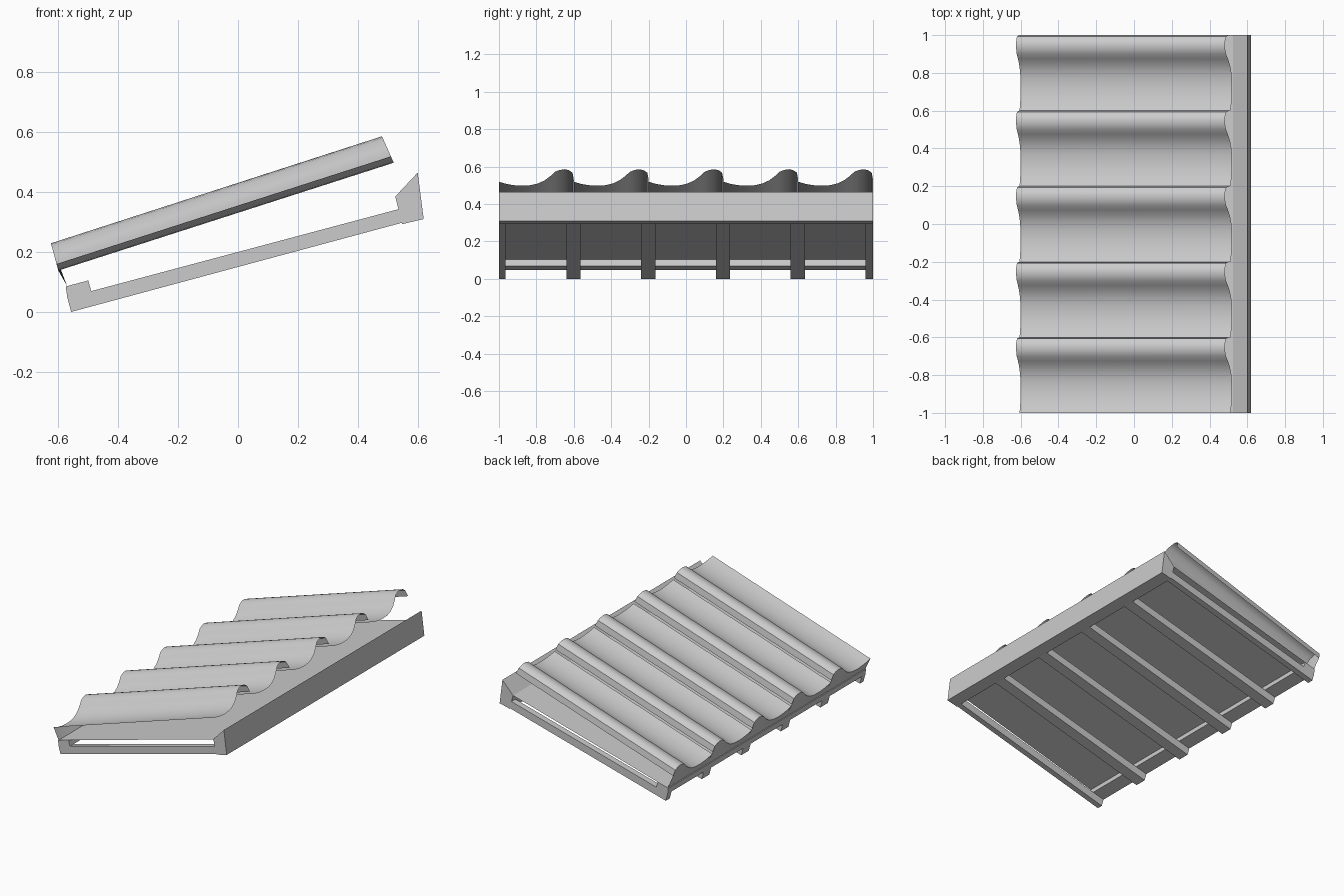
import bpy, bmesh, math

cube = bpy.data.objects.get("Cube")
if cube:
    bpy.data.objects.remove(cube, do_unlink=True)

GREY = (0.6, 0.6, 0.6, 1)
mat = bpy.data.materials.new("light_grey")
mat.use_nodes = True
mat.diffuse_color = GREY
mat.node_tree.nodes["Principled BSDF"].inputs["Base Color"].default_value = GREY


def finish(name, bm):
    me = bpy.data.meshes.new(name)
    bm.to_mesh(me)
    bm.free()
    me.materials.append(mat)
    ob = bpy.data.objects.new(name, me)
    bpy.context.collection.objects.link(ob)
    return ob


def prism(name, outline, y0, y1):
    """Solid with an x-z outline, extruded along y."""
    bm = bmesh.new()
    face = bm.faces.new([bm.verts.new((x, y0, z)) for x, z in outline])
    ext = bmesh.ops.extrude_face_region(bm, geom=[face])
    moved = [v for v in ext["geom"] if isinstance(v, bmesh.types.BMVert)]
    bmesh.ops.translate(bm, vec=(0, y1 - y0, 0), verts=moved)
    bmesh.ops.recalc_face_normals(bm, faces=bm.faces)
    return finish(name, bm)


def ruled(name, row_a, row_b):
    """Open sheet between two rows of points."""
    bm = bmesh.new()
    a = [bm.verts.new(p) for p in row_a]
    b = [bm.verts.new(p) for p in row_b]
    for i in range(len(a) - 1):
        bm.faces.new((a[i], b[i], b[i + 1], a[i + 1]))
    return finish(name, bm)


def smooth(ob):
    bpy.ops.object.select_all(action="DESELECT")
    ob.select_set(True)
    bpy.context.view_layer.objects.active = ob
    bpy.ops.object.shade_smooth_by_angle(angle=math.radians(40))


# Rafters, half width at both ends
rafter = [(-0.557, 0), (0.612, 0.315), (0.6, 0.36), (-0.57, 0.048)]
for i in range(6):
    y = -1 + 0.4 * i
    prism(f"rafter_{i + 1}", rafter, max(-1, y - 0.04), min(1, y + 0.036))

# Eaves batten and ridge board
prism("eaves_batten", [(-0.57, 0.048), (-0.49, 0.069), (-0.5, 0.105), (-0.575, 0.085)], -1, 1)
prism("ridge_board", [(0.548, 0.293), (0.62, 0.31), (0.6, 0.465), (0.525, 0.385)], -1, 1)

# Thin underlay sheet from the batten top to the ridge board
ruled("underlay", [(-0.575, -1, 0.085), (-0.575, 1, 0.085)],
      [(0.525, -1, 0.385), (0.525, 1, 0.385)])

# Wave tiles: height over the trough across one tile width
wave = [(0, 0.022), (0.04, 0.01), (0.08, 0.003), (0.12, 0), (0.17, 0.003),
        (0.21, 0.013), (0.245, 0.03), (0.275, 0.053), (0.3, 0.077),
        (0.325, 0.087), (0.352, 0.091), (0.375, 0.085), (0.393, 0.072), (0.4, 0.035)]
for i in range(5):
    y = -1 + 0.4 * i
    low = [(-0.6 - 0.27 * h, y + w, 0.138 + h) for w, h in wave]
    high = [(0.52 - 0.43 * h, y + w, 0.498 + h * 0.97) for w, h in wave]
    smooth(ruled(f"wave_tile_{i + 1}", low, high))
    # Filler closing the wave ends down to the batten
    foot = [(-0.57, y + w, 0.085) for w, h in wave]
    ruled(f"eaves_filler_{i + 1}", foot, low)
